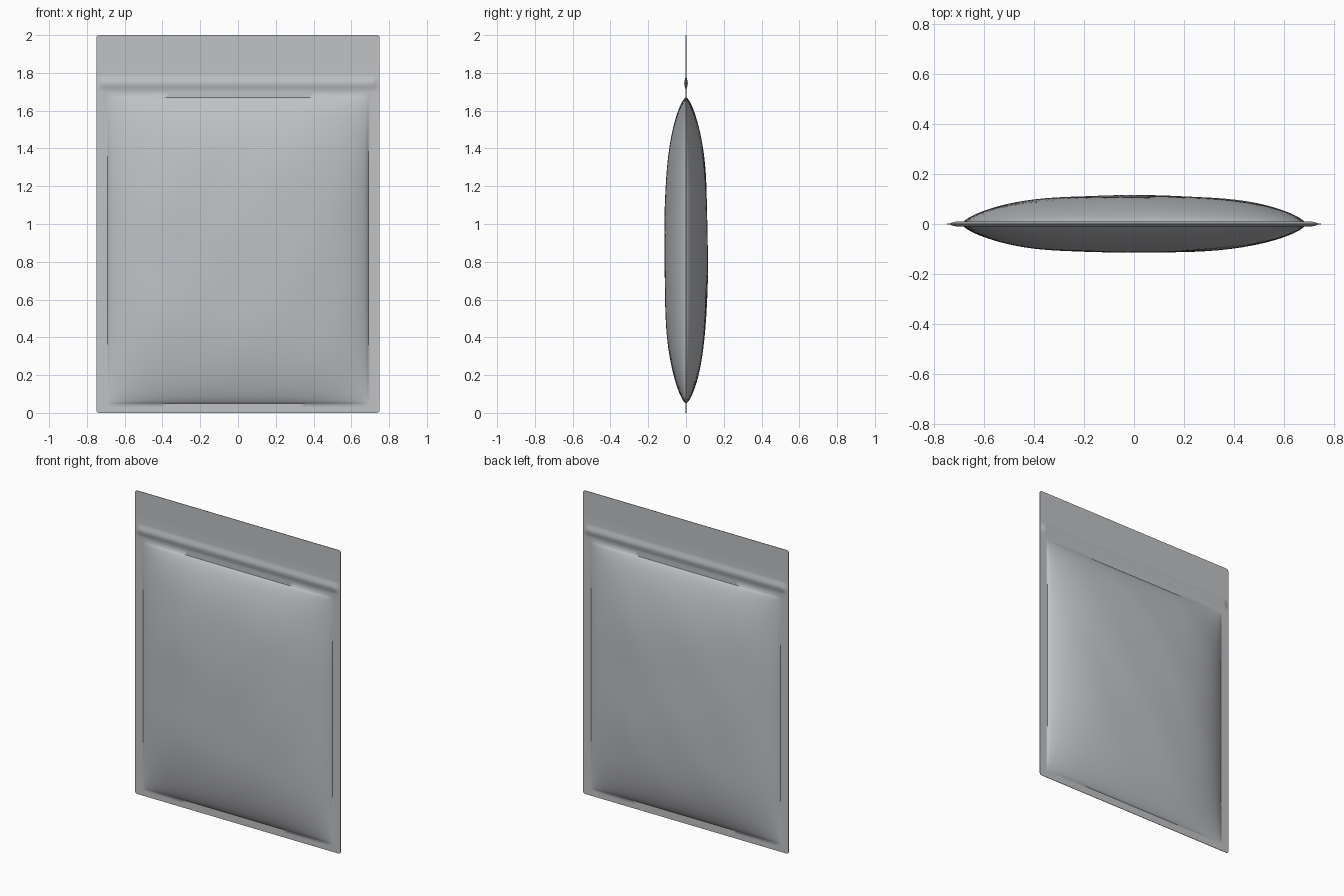
import bpy, bmesh
from math import sin, cos, pi, sqrt

cube = bpy.data.objects.get("Cube")
if cube:
    bpy.data.objects.remove(cube)

HALF_W, HEIGHT = 0.75, 2.0            # flat sheet
FILL_W, FILL_MID, FILL_H = 0.69, 0.86, 0.81   # puffed area
ZIP_Z, ZIP_HALF, ZIP_DEEP = 1.745, 0.045, 0.008
FILM, CORNER = 0.0015, 0.015


def spread(mid, half, n):
    """Positions packed towards both ends."""
    return [mid - half * cos(pi * i / n) for i in range(n + 1)]


def line(a, b, n):
    return [a + (b - a) * i / n for i in range(n + 1)]


def puff(u):
    u = min(abs(u), 1)
    return (1 - u ** 3) ** 0.72


def half_width(z):
    """Sheet half width, with small rounded corners."""
    d = max(CORNER - z, z - (HEIGHT - CORNER), 0)
    return HALF_W - CORNER + sqrt(max(CORNER ** 2 - d ** 2, 0))


def depth(x, z, side):
    """Half thickness: film, filled pillow with soft wrinkles, zip ridge."""
    fill = puff(x / FILL_W) * puff((z - FILL_MID) / FILL_H)
    wrinkle = sin(7 * x + 5 * z + side) * sin(6 * z - 4 * x) + 0.5 * sin(13 * x - 9 * z + 2 * side)
    t = max(0, 1 - abs(z - ZIP_Z) / ZIP_HALF)
    fade = min(1, max(0, (HALF_W - 0.01 - abs(x)) / 0.02))
    return FILM + fill * (0.112 + 0.002 * wrinkle) + ZIP_DEEP * t * t * (3 - 2 * t) * fade


# Grid lines follow the seal, the pillow and the zip
xs = line(-HALF_W, -FILL_W, 5)[:-1] + spread(0, FILL_W, 56) + line(FILL_W, HALF_W, 5)[1:]
zs = (spread(CORNER / 2, CORNER / 2, 4) + [0.03] + spread(FILL_MID, FILL_H, 64)
      + line(ZIP_Z - ZIP_HALF, ZIP_Z + ZIP_HALF, 12) + [1.85, 1.92]
      + spread(HEIGHT - CORNER / 2, CORNER / 2, 4))

bm = bmesh.new()
for side in (-1, 1):
    rows = [[bm.verts.new((x * half_width(z) / HALF_W, side * depth(x, z, side), z))
             for x in xs] for z in zs]
    for low, high in zip(rows, rows[1:]):
        for i in range(len(xs) - 1):
            bm.faces.new((low[i], low[i + 1], high[i + 1], high[i]))

# Close the thin rim between front and back film
bmesh.ops.bridge_loops(bm, edges=[e for e in bm.edges if e.is_boundary])
bmesh.ops.recalc_face_normals(bm, faces=bm.faces)

mesh = bpy.data.meshes.new("pouch")
bm.to_mesh(mesh)
bm.free()
pouch = bpy.data.objects.new("pouch", mesh)
bpy.context.collection.objects.link(pouch)

# Silver film
film = bpy.data.materials.new("silver grey film")
film.use_nodes = True
color = (0.53, 0.54, 0.56, 1)
film.diffuse_color = color
film.node_tree.nodes["Principled BSDF"].inputs["Base Color"].default_value = color
mesh.materials.append(film)

bpy.ops.object.select_all(action="DESELECT")
pouch.select_set(True)
bpy.context.view_layer.objects.active = pouch
bpy.ops.object.shade_smooth_by_angle(angle=pi / 3)
